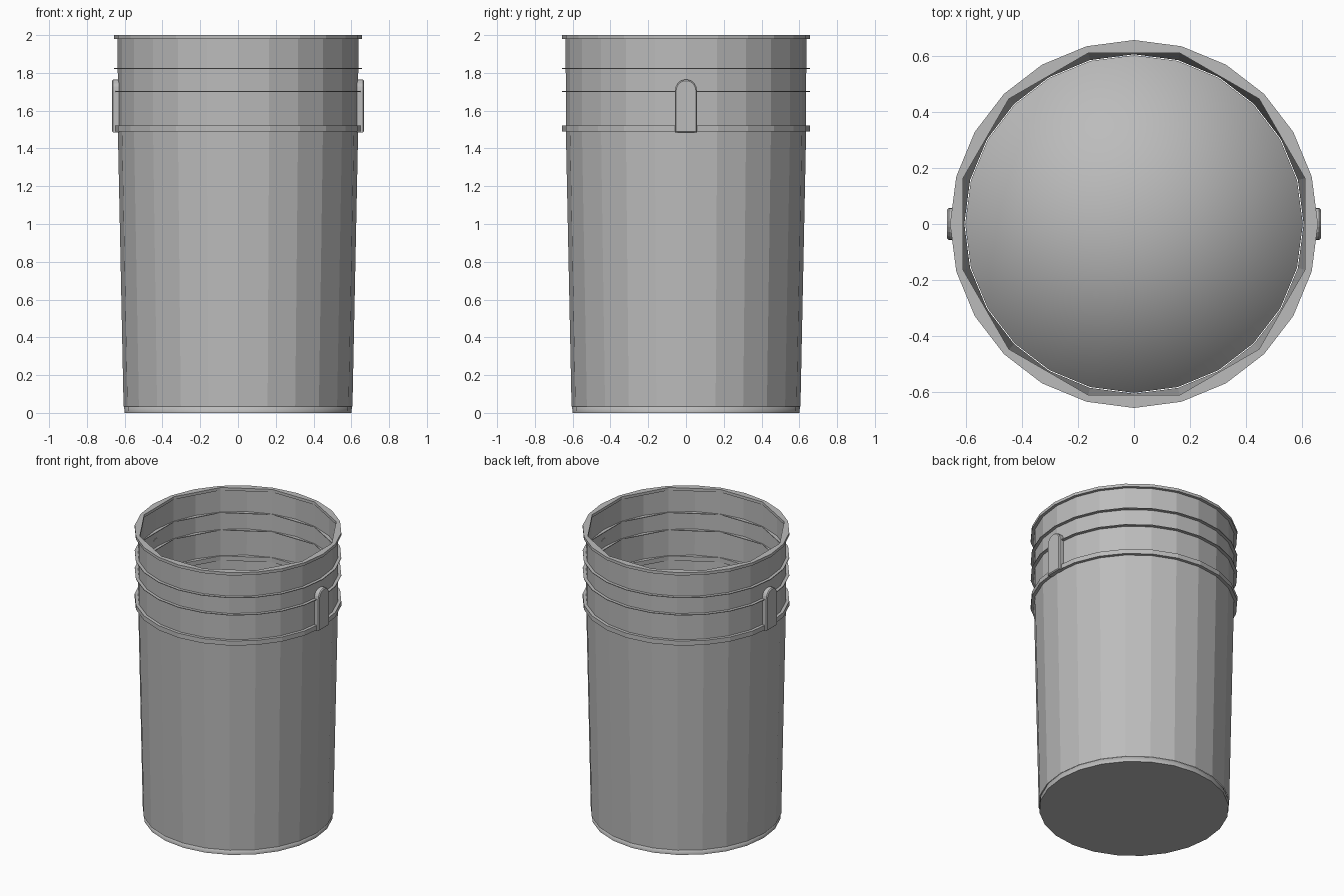
import bpy, bmesh
from math import sin, cos, pi, radians

SIDES = 24

old = bpy.data.objects.get("Cube")
if old:
    bpy.data.objects.remove(old, do_unlink=True)

grey = bpy.data.materials.new("bucket_grey")
grey.use_nodes = True
grey.diffuse_color = (0.5, 0.5, 0.5, 1)
grey.node_tree.nodes["Principled BSDF"].inputs["Base Color"].default_value = (0.5, 0.5, 0.5, 1)


def finish(name, bm):
    mesh = bpy.data.meshes.new(name)
    bm.to_mesh(mesh)
    bm.free()
    mesh.materials.append(grey)
    obj = bpy.data.objects.new(name, mesh)
    bpy.context.collection.objects.link(obj)
    return obj


def loop(bm, radius, z, inner=False):
    """Ring of points; an inner loop has its even points on 12-sided chords."""
    points = []
    for i in range(SIDES):
        a = 2 * pi * i / SIDES
        r = radius * cos(pi / 12) if inner and i % 2 == 0 else radius
        points.append(bm.verts.new((r * cos(a), r * sin(a), z)))
    return points


def bridge(bm, low, high):
    return [bm.faces.new((low[i], low[i - SIDES + 1], high[i - SIDES + 1], high[i]))
            for i in range(SIDES)]


# Thin tapered wall, open at both ends
bm = bmesh.new()
rows = [loop(bm, r, z) for r, z in ((0.606, 0.035), (0.636, 1.49), (0.637, 1.99))]
for low, high in zip(rows, rows[1:]):
    bridge(bm, low, high)
finish("bucket_wall", bm)

# Base: flat underside, softly shaded foot band and floor
bm = bmesh.new()
low, high = loop(bm, 0.601, 0), loop(bm, 0.603, 0.036)
soft = bridge(bm, low, high)
centre = bm.verts.new((0, 0, 0.036))
soft += [bm.faces.new((high[i - 1], high[i], centre)) for i in range(SIDES)]
for f in soft:
    f.smooth = True
underside = bm.faces.new(low[::-1])
for e in underside.edges:
    e.smooth = False
finish("bucket_base", bm)


# Rims and ribs: round outside, coarser inside
def band(name, bottom, top):
    bm = bmesh.new()
    rings = [loop(bm, 0.657, bottom), loop(bm, 0.657, top),
             loop(bm, 0.632, top, True), loop(bm, 0.632, bottom, True)]
    for i in range(4):
        bridge(bm, rings[i], rings[(i + 1) % 4])
    finish(name, bm)


band("top_rim", 1.98, 2.0)
band("upper_rib", 1.821, 1.826)
band("middle_rib", 1.7, 1.705)
band("lower_rim", 1.49, 1.522)


# Round-topped handle lugs on both sides
def lug(name, side):
    bm = bmesh.new()
    half, base, arc = 0.058, 1.485, 1.707
    outline = [(-half, base), (half, base)]
    outline += [(half * cos(radians(a)), arc + half * sin(radians(a)))
                for a in range(0, 181, 20)]
    back = [bm.verts.new((side * 0.631, y, z)) for y, z in outline]
    face = bm.faces.new(back)
    out = bmesh.ops.extrude_face_region(bm, geom=[face])["geom"]
    front = [v for v in out if isinstance(v, bmesh.types.BMVert)]
    bmesh.ops.translate(bm, verts=front, vec=(side * 0.036, 0, 0))
    edges = [e for e in bm.edges if all(v in front for v in e.verts)]
    bmesh.ops.bevel(bm, geom=edges, offset=0.006, segments=1, affect='EDGES')
    bmesh.ops.recalc_face_normals(bm, faces=bm.faces[:])
    finish(name, bm)


lug("left_handle_lug", 1)
lug("right_handle_lug", -1)
